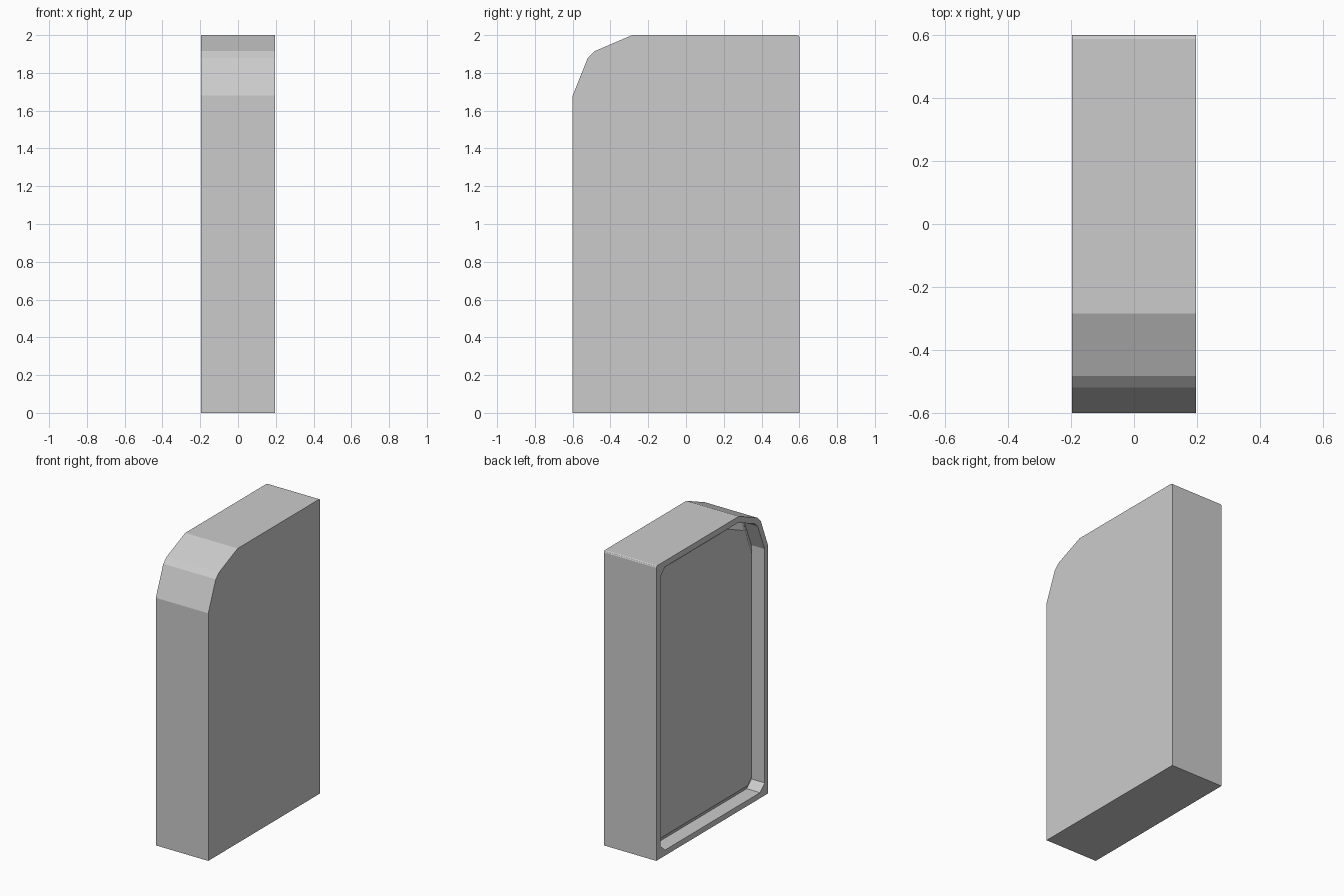
import bpy, bmesh

if "Cube" in bpy.data.objects:
    bpy.data.objects.remove(bpy.data.objects["Cube"])


def loft(name, rings):
    """Solid from matching (x, [(y, z), ...]) rings with capped ends."""
    bm = bmesh.new()
    loops = [[bm.verts.new((x, y, z)) for y, z in pts] for x, pts in rings]
    n = len(loops[0])
    for a, b in zip(loops, loops[1:]):
        for i in range(n):
            j = (i + 1) % n
            bm.faces.new((a[i], a[j], b[j], b[i]))
    bm.faces.new(loops[0][::-1])
    bm.faces.new(loops[-1])
    bmesh.ops.recalc_face_normals(bm, faces=bm.faces)
    me = bpy.data.meshes.new(name)
    bm.to_mesh(me)
    bm.free()
    ob = bpy.data.objects.new(name, me)
    bpy.context.collection.objects.link(ob)
    return ob


def shrink(pts, d):
    """Pull an outline inward by about d on every side."""
    return [(y * (1 - d / 0.56), 1 + (z - 1) * (1 - d / 0.96)) for y, z in pts]


HALF = 0.197

# Outer slab with a faceted upper front corner
outer = [(-0.6, 0), (0.6, 0), (0.6, 1.988), (0.597, 1.9955), (0.5955, 1.997),
         (0.588, 2.0), (-0.285, 2.0), (-0.483, 1.915), (-0.52, 1.88), (-0.6, 1.68)]
body = loft("panel_body", [(-HALF, outer), (HALF, outer)])

# Recess in the left face, with a raised bevelled panel as its floor
inner = [(-0.563, 0.085), (-0.513, 0.038), (0.507, 0.038), (0.557, 0.085),
         (0.557, 1.91), (0.507, 1.96), (-0.277, 1.96), (-0.459, 1.883),
         (-0.488, 1.853), (-0.563, 1.672)]
cutter = loft("recess_cutter", [(-HALF - 0.1, inner), (-HALF + 0.1, inner),
                                (-HALF + 0.06, shrink(inner, 0.05))])
cutter.hide_render = True

mod = body.modifiers.new("recess", 'BOOLEAN')
mod.operation = 'DIFFERENCE'
mod.solver = 'EXACT'
mod.object = cutter
bpy.context.view_layer.objects.active = body
bpy.ops.object.modifier_apply(modifier=mod.name)
bpy.data.objects.remove(cutter)
